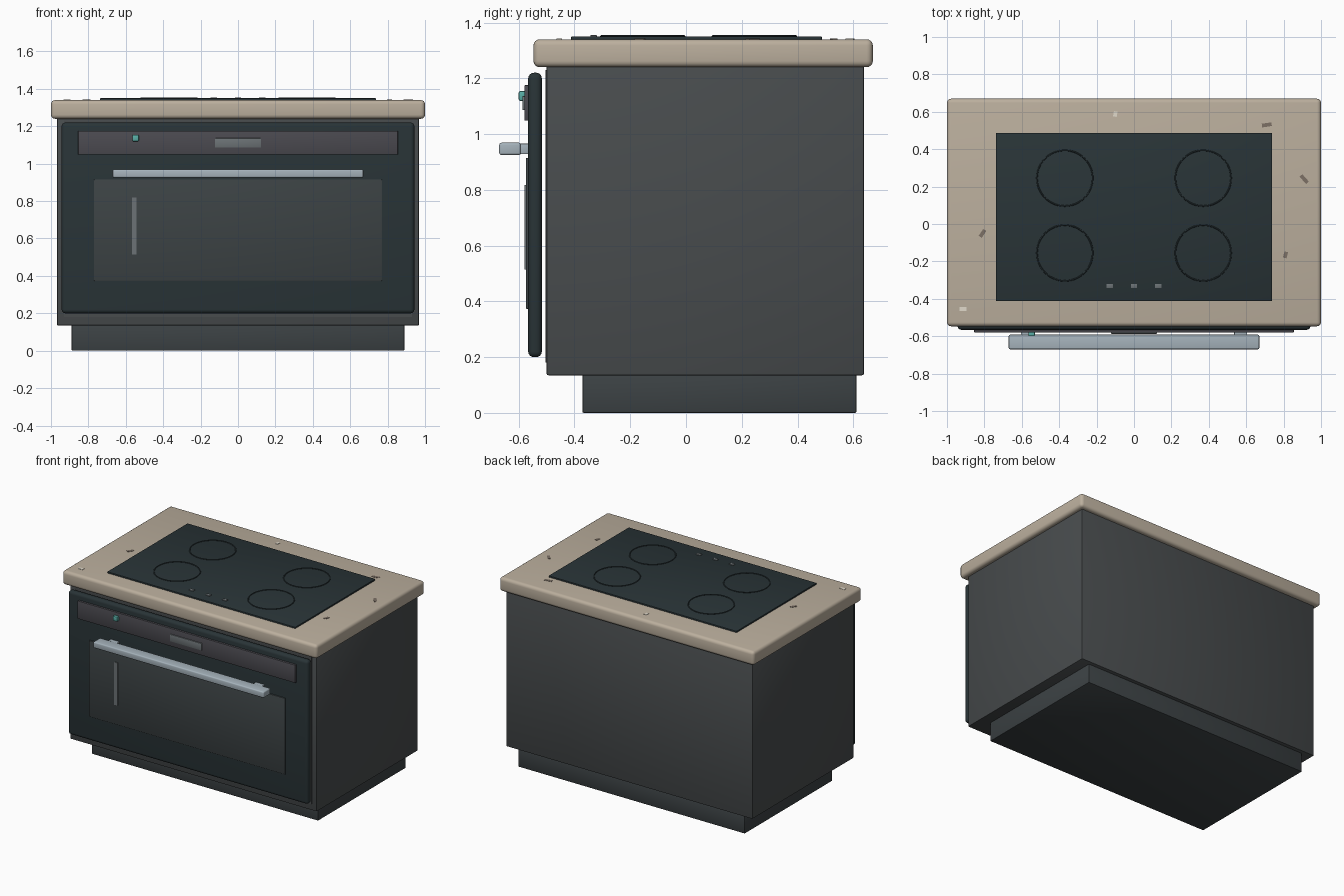
import bpy, math

if "Cube" in bpy.data.objects:
    bpy.data.objects.remove(bpy.data.objects["Cube"])


def mat(name, r, g, b):
    m = bpy.data.materials.new(name)
    m.diffuse_color = (r, g, b, 1)
    m.use_nodes = True
    m.node_tree.nodes["Principled BSDF"].inputs["Base Color"].default_value = m.diffuse_color
    return m


STONE = mat("worktop_beige", 0.50, 0.43, 0.34)
BODY = mat("cabinet_grey", 0.065, 0.072, 0.075)
PLINTH = mat("plinth_grey", 0.045, 0.054, 0.058)
BLACK = mat("door_black", 0.022, 0.034, 0.038)
PANEL = mat("panel_grey", 0.07, 0.068, 0.08)
GLASS = mat("window_grey", 0.045, 0.055, 0.058)
LIGHT = mat("mark_grey", 0.15, 0.17, 0.18)
STEEL = mat("steel", 0.38, 0.45, 0.50)
TEAL = mat("teal", 0.10, 0.42, 0.38)
CHIP = mat("chip_brown", 0.20, 0.16, 0.13)
CREAM = mat("chip_cream", 0.75, 0.70, 0.60)


def finish(o, name, m):
    o.name = o.data.name = name
    o.data.materials.append(m)
    bpy.ops.object.shade_smooth_by_angle(angle=math.radians(35))
    return o


def box(name, x, y, z, m, bevel=0.0, seg=2):
    """Box from (min, max) ranges with optional rounded edges."""
    bpy.ops.mesh.primitive_cube_add(size=1, location=[(a + b) / 2 for a, b in (x, y, z)])
    o = bpy.context.object
    o.scale = [b - a for a, b in (x, y, z)]
    bpy.ops.object.transform_apply(location=False, rotation=False, scale=True)
    if bevel:
        b = o.modifiers.new("bevel", 'BEVEL')
        b.width, b.segments = bevel, seg
        bpy.ops.object.modifier_apply(modifier="bevel")
    return finish(o, name, m)


# cabinet, plinth and worktop
box("plinth", (-.89, .89), (-.372, .612), (0, .14), PLINTH, .006)
box("cabinet", (-.968, .968), (-.5, .638), (.135, 1.245), BODY, .006)
box("oven_surround", (-.93, .93), (-.504, -.45), (.18, 1.23), BODY)
box("worktop", (-1, 1), (-.547, .67), (1.24, 1.34), STONE, .022, 4)

# oven door and its window
box("oven_door", (-.943, .943), (-.566, -.517), (.2, 1.22), BLACK, .02, 4)
box("oven_window", (-.77, .77), (-.574, -.555), (.373, .915), GLASS, .003)
box("window_reflection", (-.567, -.542), (-.58, -.57), (.515, .818), LIGHT)

# control panel, display and button
box("control_panel", (-.855, .855), (-.58, -.555), (1.048, 1.176), PANEL, .004)
box("display", (-.123, .123), (-.587, -.575), (1.086, 1.136), LIGHT, .002)
box("power_button", (-.565, -.53), (-.6, -.575), (1.119, 1.154), TEAL, .006)

# door handle
box("handle_bar", (-.67, .67), (-.67, -.592), (.925, .969), STEEL, .008, 3)
for side, s in (("left", -1), ("right", 1)):
    xs = sorted((s * .535, s * .605))
    box(f"{side}_handle_post", xs, (-.61, -.555), (.928, .966), STEEL, .004)

# hob with burner rings and touch controls
box("hob_glass", (-.738, .738), (-.412, .487), (1.335, 1.35), BLACK, .002)
for i, (x, y) in enumerate((sx * .37, y) for sx in (-1, 1) for y in (-.155, .245)):
    bpy.ops.mesh.primitive_torus_add(location=(x, y, 1.351), major_radius=.149,
                                     minor_radius=.004, major_segments=48, minor_segments=8)
    finish(bpy.context.object, f"burner_ring_{i + 1}", BLACK)
for i in (-1, 0, 1):
    box(f"touch_control_{i + 2}", (i * .13 - .017, i * .13 + .017), (-.343, -.32),
        (1.345, 1.355), LIGHT, .002)

# small chips in the worktop: x, y, half length, angle, material
chips = ((-.10, .588, .014, 1.4, CREAM), (.71, .53, .026, .15, CHIP), (.91, .24, .026, -.85, CHIP),
         (-.81, -.05, .022, 1.0, CHIP), (.81, -.165, .017, 1.3, CHIP), (-.914, -.455, .018, 0, CREAM))
for i, (x, y, h, a, m) in enumerate(chips):
    o = box(f"worktop_chip_{i + 1}", (x - h, x + h), (y - .01, y + .01), (1.335, 1.342), m)
    o.rotation_euler.z = a
